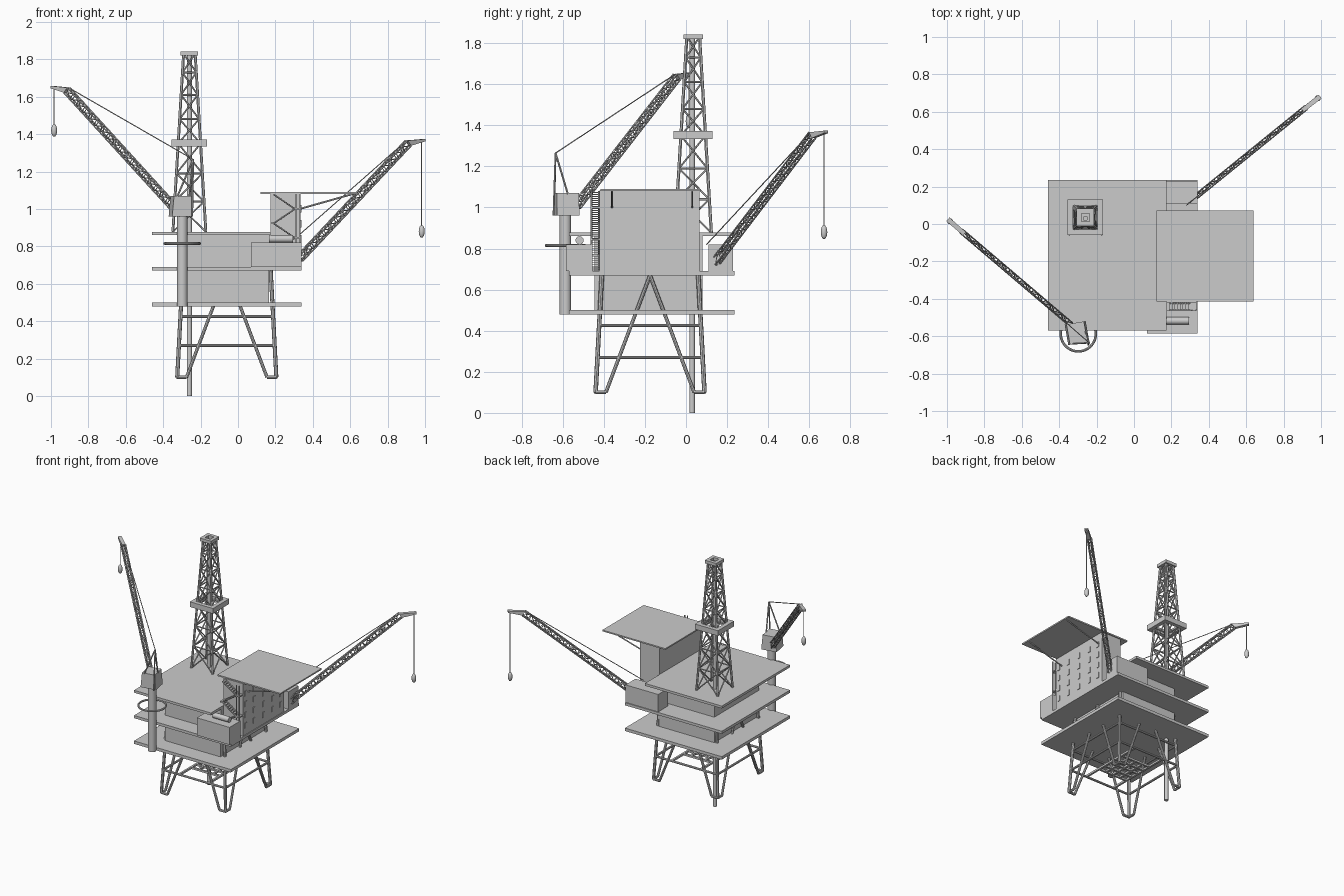
import bpy, bmesh, math
from mathutils import Vector, Matrix
from itertools import product

if "Cube" in bpy.data.objects:
    bpy.data.objects.remove(bpy.data.objects["Cube"])

steel = bpy.data.materials.new("steel_grey")
steel.use_nodes = True
GREY = (0.6, 0.6, 0.6, 1)
steel.diffuse_color = GREY
steel.node_tree.nodes["Principled BSDF"].inputs["Base Color"].default_value = GREY


def box(bm, x, y, z):
    """Box from three (low, high) ranges."""
    lo, hi = zip(x, y, z)
    mid = [(a + b) / 2 for a, b in zip(lo, hi)]
    size = [b - a for a, b in zip(lo, hi)]
    bmesh.ops.create_cube(bm, size=1, matrix=Matrix.Translation(mid) @ Matrix.Diagonal((*size, 1)))


def rod(bm, a, b, r, sides=6):
    """Round bar between two points."""
    a, b = Vector(a), Vector(b)
    turn = (b - a).to_track_quat('Z', 'Y').to_matrix().to_4x4()
    bmesh.ops.create_cone(bm, cap_ends=True, segments=sides, radius1=r, radius2=r,
                          depth=(b - a).length, matrix=Matrix.Translation((a + b) / 2) @ turn)


def hull(bm, points):
    verts = [bm.verts.new(p) for p in points]
    bmesh.ops.convex_hull(bm, input=verts)


def finish(name, bm):
    bmesh.ops.recalc_face_normals(bm, faces=bm.faces)
    mesh = bpy.data.meshes.new(name)
    bm.to_mesh(mesh)
    bm.free()
    mesh.materials.append(steel)
    obj = bpy.data.objects.new(name, mesh)
    bpy.context.collection.objects.link(obj)
    bpy.ops.object.select_all(action='DESELECT')
    obj.select_set(True)
    bpy.context.view_layer.objects.active = obj
    bpy.ops.object.shade_smooth_by_angle(angle=math.radians(35))
    return obj


def block(name, x, y, z):
    bm = bmesh.new()
    box(bm, x, y, z)
    return finish(name, bm)


# Decks and the modules between them
DECK_Y = (-0.57, 0.235)
block("lower_deck", (-0.46, 0.34), DECK_Y, (0.478, 0.5))
block("middle_deck", (-0.46, 0.34), DECK_Y, (0.67, 0.69))
block("top_deck", (-0.46, 0.175), DECK_Y, (0.86, 0.878))
block("lower_module", (-0.29, 0.165), (-0.445, 0.08), (0.5, 0.67))
block("upper_module", (-0.29, 0.172), (-0.445, 0.08), (0.69, 0.86))
block("front_module", (0.07, 0.34), (-0.585, -0.455), (0.69, 0.82))
block("back_module", (0.07, 0.34), (0.11, 0.228), (0.69, 0.82))

bm = bmesh.new()
rod(bm, (0.165, -0.518, 0.84), (0.295, -0.518, 0.84), 0.02, 20)
finish("storage_tank", bm)

# Jacket: four battered legs with inverted V braces on each side
CX, CY = -0.06, -0.175


def half(z):
    return 0.265 - 0.053 * (z - 0.1)


bm = bmesh.new()
FOOT, TOP = 0.1, 0.67
for side in range(4):
    spin = Matrix.Translation((CX, CY, 0)) @ Matrix.Rotation(side * math.pi / 2, 4, 'Z')
    def at(u, z):
        return spin @ Vector((u, -half(z), z))
    rod(bm, at(-half(FOOT), FOOT), at(-half(TOP), TOP), 0.011, 8)
    for s in (-1, 1):
        inner = s * (half(FOOT) - 0.05)
        rod(bm, at(s * half(FOOT), FOOT), at(inner, FOOT), 0.009, 8)
        rod(bm, at(inner, FOOT), at(0, TOP), 0.009, 8)
    for z in (0.27, 0.425):
        rod(bm, at(-half(z), z), at(half(z), z), 0.008, 8)
finish("jacket", bm)

# Conductor guide grid inside the jacket
bm = bmesh.new()
for i in range(5):
    t = -0.12 + 0.06 * i
    reach = half(0.27) if i in (0, 4) else 0.12
    box(bm, (CX + t - 0.007, CX + t + 0.007), (CY - reach, CY + reach), (0.264, 0.278))
    box(bm, (CX - 0.12, CX + 0.12), (CY + t - 0.007, CY + t + 0.007), (0.264, 0.278))
finish("conductor_grid", bm)

# Derrick: tapered lattice tower around the drill pipe
DX, DY = -0.26, 0.035
levels = (0.878, 1.04, 1.19, 1.35, 1.48, 1.61, 1.73, 1.83)


def spread(z):
    return 0.088 - 0.06 * (z - 0.878)


bm = bmesh.new()
for side in range(4):
    spin = Matrix.Translation((DX, DY, 0)) @ Matrix.Rotation(side * math.pi / 2, 4, 'Z')
    def at(s, z):
        return spin @ Vector((s * spread(z), -spread(z), z))
    rod(bm, at(-1, levels[0]), at(-1, levels[-1]), 0.008)
    for low, high in zip(levels, levels[1:]):
        rod(bm, at(-1, high), at(1, high), 0.005)
        rod(bm, at(-1, low), at(1, high), 0.0045)
        rod(bm, at(1, low), at(-1, high), 0.0045)
finish("derrick", bm)


def square_ring(name, outer, inner, z):
    bm = bmesh.new()
    for s in (-1, 1):
        a, b = sorted((s * inner, s * outer))
        box(bm, (DX - outer, DX + outer), (DY + a, DY + b), z)
        box(bm, (DX + a, DX + b), (DY - inner, DY + inner), z)
    finish(name, bm)


square_ring("derrick_gallery", 0.095, 0.065, (1.333, 1.372))
square_ring("derrick_crown", 0.047, 0.022, (1.82, 1.843))

bm = bmesh.new()
rod(bm, (DX, DY - 0.005, 0), (DX, DY - 0.005, 1.825), 0.014, 16)
finish("drill_pipe", bm)

# Living quarters with windows
block("living_quarters", (0.175, 0.335), (-0.42, 0.065), (0.69, 1.082))
bm = bmesh.new()
for y, z in product((-0.39, -0.29, -0.18, -0.07, 0.02), (0.76, 0.84, 0.92, 1.0)):
    box(bm, (0.333, 0.339), (y - 0.011, y + 0.011), (z - 0.02, z + 0.02))
finish("quarters_windows", bm)

# Helideck with struts
block("helideck", (0.12, 0.64), (-0.415, 0.073), (1.08, 1.09))
bm = bmesh.new()
for y in (-0.36, 0.03):
    rod(bm, (0.33, y, 1.0), (0.62, y, 1.082), 0.005)
finish("helideck_struts", bm)

# Zigzag stairs on the front of the quarters
bm = bmesh.new()
LEFT, RIGHT, RISE, STEPS = 0.19, 0.305, 0.0775, 8
for flight in range(5):
    z0 = 0.69 + flight * RISE
    x0, x1 = (LEFT, RIGHT) if flight % 2 else (RIGHT, LEFT)
    for i in range(STEPS):
        t = (i + 0.5) / STEPS
        x, z = x0 + (x1 - x0) * t, z0 + RISE * t
        box(bm, (x - 0.008, x + 0.008), (-0.46, -0.42), (z - 0.002, z + 0.002))
    for y in (-0.46, -0.424):
        rod(bm, (x0, y, z0), (x1, y, z0 + RISE), 0.004)
    if flight < 4:
        a, b = (RIGHT, 0.335) if flight % 2 else (0.175, LEFT)
        box(bm, (a, b), (-0.465, -0.42), (z0 + RISE - 0.004, z0 + RISE + 0.004))
for x in (0.31, 0.332):
    rod(bm, (x, -0.46, 0.69), (x, -0.46, 1.08), 0.004)
finish("stairs", bm)


# Cranes: lattice boom, jib head, stay cable and hook
def crane(prefix, base, tip, jib, stay, hook_z):
    base, tip, jib = Vector(base), Vector(tip), Vector(jib)
    d = (tip - base).normalized()
    across = d.cross(Vector((0, 0, 1))).normalized()
    up = across.cross(d)
    bays = 18

    def corner(i, k):
        s, u = ((-1, -1), (1, -1), (1, 1), (-1, 1))[k % 4]
        return base.lerp(tip, i / bays) + across * s * 0.012 + up * u * 0.018

    bm = bmesh.new()
    for k in range(4):
        rod(bm, corner(0, k), corner(bays, k), 0.0042)
        for i in range(bays):
            rod(bm, corner(i, k + i % 2), corner(i + 1, k + 1 - i % 2), 0.0028, 4)
            rod(bm, corner(i, k), corner(i, k + 1), 0.0028, 4)
    finish(prefix + "_boom", bm)

    bm = bmesh.new()
    end = [jib + across * s * 0.013 + Vector((0, 0, h)) for s in (-1, 1) for h in (-0.006, 0.006)]
    hull(bm, [corner(bays, k) for k in range(4)] + end)
    finish(prefix + "_jib_head", bm)

    drop = tip.lerp(jib, 0.85)
    bm = bmesh.new()
    rod(bm, stay, tip + up * 0.018, 0.003)
    rod(bm, drop, (drop.x, drop.y, hook_z), 0.003)
    finish(prefix + "_cables", bm)

    bm = bmesh.new()
    shape = Matrix.Translation((drop.x, drop.y, hook_z - 0.025)) @ Matrix.Diagonal((0.016, 0.016, 0.034, 1))
    bmesh.ops.create_uvsphere(bm, u_segments=12, v_segments=8, radius=1, matrix=shape)
    finish(prefix + "_hook", bm)


MAST = (-0.24, -0.635, 1.265)
crane("front_crane", (-0.345, -0.53, 1.01), (-0.915, -0.045, 1.635), (-0.995, 0.025, 1.652), MAST, 1.445)
crane("back_crane", (0.33, 0.145, 0.735), (0.91, 0.615, 1.352), (0.995, 0.682, 1.368), (0.28, 0.1, 0.82), 0.905)

# Front crane pedestal, walkway ring, cab and mast
PX, PY = -0.298, -0.587
bm = bmesh.new()
rod(bm, (PX, PY, 0.478), (PX, PY, 0.965), 0.028, 24)
finish("crane_pedestal", bm)

bpy.ops.mesh.primitive_torus_add(major_radius=0.094, minor_radius=0.007, major_segments=40,
                                 minor_segments=8, location=(PX, PY, 0.815))
ring = bpy.context.object
ring.name = "pedestal_ring"
ring.data.materials.append(steel)

bm = bmesh.new()
turn = Matrix.Translation((-0.305, -0.583, 0)) @ Matrix.Rotation(math.radians(10), 4, 'Z')
hull(bm, [turn @ Vector((sx * w, sy * 0.055, z))
          for sx, sy, (w, z) in product((-1, 1), (-1, 1), ((0.057, 0.96), (0.047, 1.07)))])
finish("crane_cab", bm)

bm = bmesh.new()
for foot in ((-0.245, -0.645, 0.96), (-0.26, -0.575, 1.065), (-0.325, -0.64, 1.065)):
    rod(bm, foot, MAST, 0.005)
finish("crane_mast", bm)
